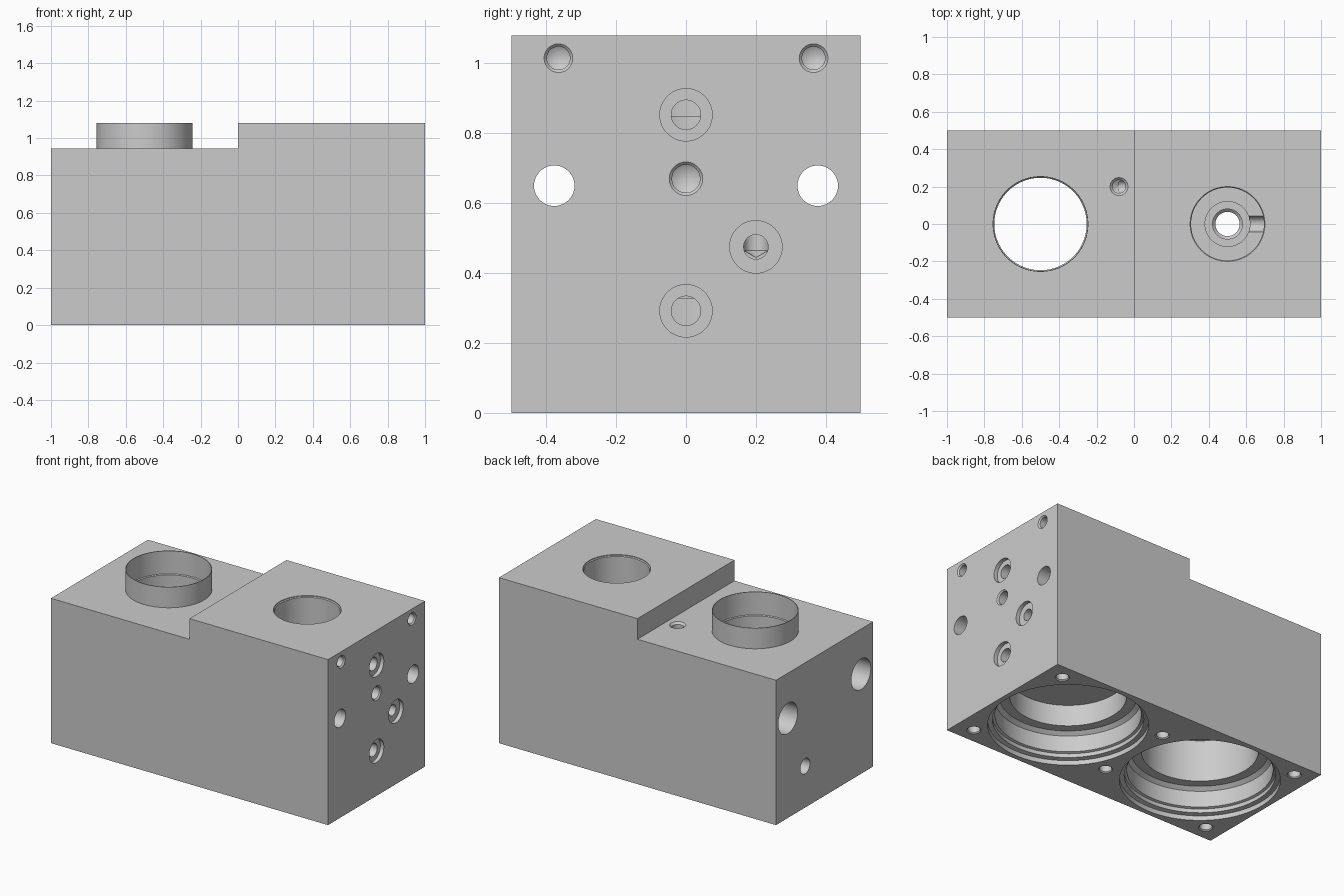
import bpy, bmesh, math
from mathutils import Vector, Matrix

if "Cube" in bpy.data.objects:
    bpy.data.objects.remove(bpy.data.objects["Cube"])

def finish(name, bm, helper=False):
    bmesh.ops.recalc_face_normals(bm, faces=bm.faces)
    me = bpy.data.meshes.new(name)
    bm.to_mesh(me)
    bm.free()
    ob = bpy.data.objects.new(name, me)
    bpy.context.collection.objects.link(ob)
    ob.hide_render = helper
    return ob

def lathe(name, profile, origin, axis=(0, 0, 1), seg=48, helper=True):
    """Closed solid of revolution: profile is (radius, distance along axis), ends capped."""
    bm = bmesh.new()
    m = Matrix.Translation(origin) @ Vector((0, 0, 1)).rotation_difference(Vector(axis)).to_matrix().to_4x4()
    rings = []
    for r, h in profile:
        if r == 0:
            rings.append([bm.verts.new(m @ Vector((0, 0, h)))] * seg)
        else:
            rings.append([bm.verts.new(m @ Vector((r * math.cos(2 * math.pi * i / seg),
                          r * math.sin(2 * math.pi * i / seg), h))) for i in range(seg)])
    for a, b in zip(rings, rings[1:]):
        for i in range(seg):
            j = (i + 1) % seg
            bm.faces.new(list(dict.fromkeys((a[i], a[j], b[j], b[i]))))
    for ring in (rings[0], rings[-1]):
        if ring[0] != ring[1]:
            bm.faces.new(ring)
    return finish(name, bm, helper)

def blind(r, depth, rim):
    """Drilled hole with chamfered mouth and conical tip."""
    return [(rim, -.02), (rim, 0), (r, rim - r), (r, depth), (0, depth + r * .6)]

def boolean(ob, other, op):
    mod = ob.modifiers.new(other.name, 'BOOLEAN')
    mod.operation, mod.solver, mod.object = op, 'EXACT', other
    bpy.context.view_layer.objects.active = ob
    bpy.ops.object.modifier_apply(modifier=mod.name)
    bpy.data.objects.remove(other)

# stepped block, extruded from its front outline
bm = bmesh.new()
outline = [(-1, 0), (1, 0), (1, 1.08), (0, 1.08), (0, .945), (-1, .945)]
face = bm.faces.new([bm.verts.new((x, -.5, z)) for x, z in outline])
ext = bmesh.ops.extrude_face_region(bm, geom=[face])
bmesh.ops.translate(bm, verts=[v for v in ext['geom'] if isinstance(v, bmesh.types.BMVert)], vec=(0, 1, 0))
block = finish("valve_block", bm)

# raised collar
boolean(block, lathe("collar", [(.256, .8), (.256, 1.08)], (-.5, 0, 0), seg=96), 'UNION')

# stepped chambers opening downward, with a seal groove near the mouth
mouth = [(.468, -.05), (.468, .03), (.44, .035), (.44, .06), (.425, .065), (.425, .17), (.40, .19)]
cuts = [
    lathe("left_chamber", mouth + [(.34, .19), (.34, .46), (.247, .48), (.247, .925), (.252, .93), (.252, 1.2)], (-.5, 0, 0), seg=96),
    lathe("right_chamber", mouth + [(.34, .19), (.34, .327)], (.5, 0, 0), seg=96),
    lathe("right_top_bore", [(.065, .2), (.065, .62), (.08, .635), (.08, .79), (.12, .79), (.12, .85),
                             (.195, .85), (.195, 1.07), (.2, 1.075), (.2, 1.2)], (.5, 0, 0), seg=96),
    lathe("vertical_port", blind(.035, .48, .048), (-.08, .2, .945), (0, 0, -1)),
    lathe("left_port", [(.05, -.02), (.05, .35)], (-1, .2, .27), (1, 0, 0)),
    lathe("centre_bolt_hole", blind(.04, .2, .048), (1, 0, .67), (-1, 0, 0)),
]
# ports with counterbores in the right face
for y, z, r, depth in [(0, .853, .042, .45), (.2, .475, .035, 1.08), (0, .292, .042, .3)]:
    cuts.append(lathe("port", [(.075, -.02), (.075, .025), (r, .025), (r, depth)], (1, y, z), (-1, 0, 0)))
# mirrored bolt holes
for s in (-1, 1):
    cuts.append(lathe("upper_bolt_hole", blind(.033, .2, .041), (1, s * .365, 1.015), (-1, 0, 0)))
    cuts.append(lathe("through_bolt", [(.058, -.02), (.058, 1.8), (.1, 1.8), (.1, 2.02)], (1, s * .377, .65), (-1, 0, 0)))
    for x, y in [(.88, .4), (0, .257), (-.88, .4)]:
        cuts.append(lathe("base_bolt_hole", blind(.036, .2, .042), (x, s * y, 0)))
for c in cuts:
    boolean(block, c, 'DIFFERENCE')

bpy.ops.object.select_all(action='DESELECT')
block.select_set(True)
bpy.context.view_layer.objects.active = block
bpy.ops.object.shade_smooth_by_angle(angle=math.radians(25))
